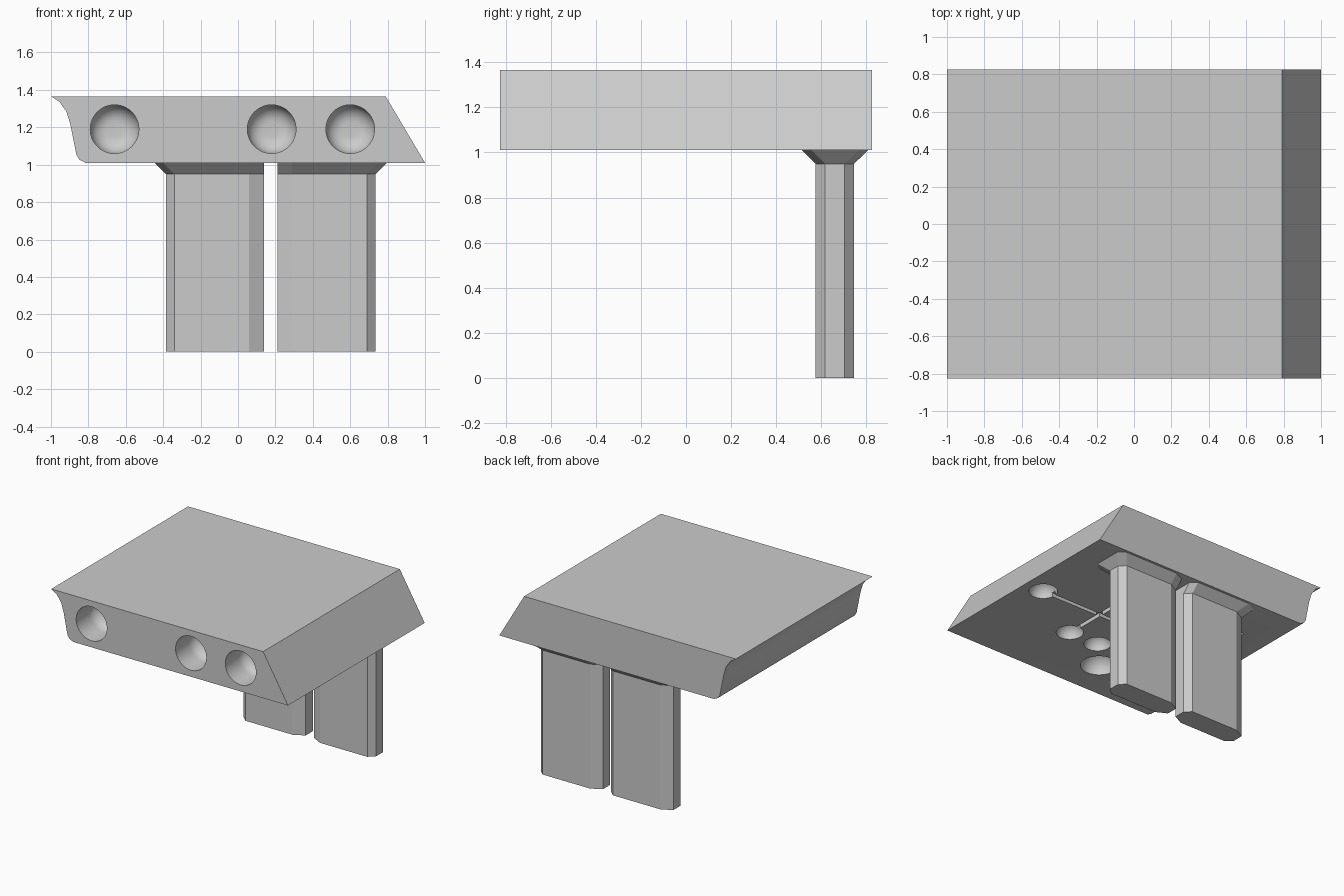
import bpy, bmesh
from mathutils import Matrix, Vector

cube = bpy.data.objects.get("Cube")
if cube:
    bpy.data.objects.remove(cube, do_unlink=True)

GREY = (0.6, 0.6, 0.6, 1)
grey = bpy.data.materials.new("plain_grey")
grey.use_nodes = True
grey.diffuse_color = GREY
grey.node_tree.nodes["Principled BSDF"].inputs["Base Color"].default_value = GREY

BASE, TOP, HALF = 1.01, 1.365, 0.825


def make(name, bm):
    bmesh.ops.recalc_face_normals(bm, faces=bm.faces)
    mesh = bpy.data.meshes.new(name)
    bm.to_mesh(mesh)
    bm.free()
    mesh.materials.append(grey)
    obj = bpy.data.objects.new(name, mesh)
    bpy.context.collection.objects.link(obj)
    return obj


def loft(name, rings):
    """Solid through rings that have equal point counts."""
    bm = bmesh.new()
    loops = [[bm.verts.new(p) for p in ring] for ring in rings]
    n = len(loops[0])
    for a, b in zip(loops, loops[1:]):
        for i in range(n):
            j = (i + 1) % n
            bm.faces.new((a[i], a[j], b[j], b[i]))
    bm.faces.new(loops[0])
    bm.faces.new(loops[-1])
    return make(name, bm)


def select_only(obj):
    bpy.ops.object.select_all(action="DESELECT")
    obj.select_set(True)
    bpy.context.view_layer.objects.active = obj


def cut(target, cutter):
    cutter.hide_render = True
    mod = target.modifiers.new("cut", "BOOLEAN")
    mod.operation, mod.solver, mod.object = "DIFFERENCE", "EXACT", cutter
    select_only(target)
    bpy.ops.object.modifier_apply(modifier=mod.name)
    bpy.data.objects.remove(cutter, do_unlink=True)


def socket_cutter(x, z, radius=0.13, depth=0.25, lip=0.05):
    """Cylinder along y with a rounded inner end."""
    bm = bmesh.new()
    bmesh.ops.create_cone(bm, cap_ends=True, segments=48, radius1=radius,
                          radius2=radius, depth=depth + lip)
    end = [e for e in bm.edges if all(v.co.z > 0 for v in e.verts)]
    bmesh.ops.bevel(bm, geom=end, offset=0.09, segments=7, profile=0.5,
                    affect="EDGES")
    bm.transform(Matrix.Translation((x, -HALF + (depth - lip) / 2, z))
                 @ Matrix.Rotation(-1.5707963, 4, "X"))
    return make("socket_cutter", bm)


def bowl_cutter(x, y, radius):
    bm = bmesh.new()
    bmesh.ops.create_uvsphere(bm, u_segments=32, v_segments=18, radius=radius)
    bm.transform(Matrix.Translation((x, y, BASE)))
    return make("bowl_cutter", bm)


def groove_cutter(a, b, width=0.03, depth=0.03):
    a, b = Vector(a), Vector(b)
    size, mid = b - a, (a + b) / 2
    bm = bmesh.new()
    bmesh.ops.create_cube(bm, size=1)
    bm.transform(Matrix.Translation((mid.x, mid.y, BASE)) @ Matrix.Diagonal(
        (abs(size.x) + width, abs(size.y) + width, depth * 2, 1)))
    return make("groove_cutter", bm)


# Slab: side profile with one slanted end and one curved end
profile = [(1, BASE), (0.79, TOP), (-1, TOP), (-0.955, 1.337), (-0.917, 1.283),
           (-0.896, 1.214), (-0.864, 1.053), (-0.848, 1.027), (-0.816, BASE)]
slab = loft("slab", [[(x, y, z) for x, z in profile] for y in (-HALF, HALF)])

# Round sockets in the front face
for x in (-0.66, 0.18, 0.6):
    cut(slab, socket_cutter(x, 1.19))

# Channels in the underside
for a, b in [((0.84, 0.02), (-0.5, 0.02)), ((0.33, -0.3), (0.33, 0.45)),
             ((0.33, 0.235), (-0.5, 0.235)), ((0.33, 0.45), (-0.59, 0.45))]:
    cut(slab, groove_cutter(a, b))

# Bowls in the underside
for x, y, r in [(0.84, 0.02, 0.1), (0.33, -0.3, 0.095), (0.08, -0.3, 0.095),
                (-0.12, -0.52, 0.13)]:
    cut(slab, bowl_cutter(x, y, r))

select_only(slab)
bpy.ops.object.shade_smooth_by_angle(angle=0.6)


def leg_ring(x0, x1, front, z, left=0, right=0, grow=0):
    """Eight-sided leg section, optionally spread outwards."""
    y0, y1 = 0.575 - grow, 0.745 + grow
    x0, x1, c = x0 - left, x1 + right, 0.042
    f0, f1 = front
    return [(x, y, z) for x, y in (
        (x0 + f0, y0), (x1 - f1, y0), (x1, y0 + c), (x1, y1 - c),
        (x1 - 0.045, y1), (x0 + 0.08, y1), (x0, y1 - c), (x0, y0 + c))]


# Legs, each flaring at the top on every side but the inner one
for name, x0, x1, front, left, right in [
        ("right_leg", -0.385, 0.14, (0.045, 0.08), 0.06, 0),
        ("left_leg", 0.21, 0.735, (0.08, 0.045), 0, 0.06)]:
    loft(name, [leg_ring(x0, x1, front, 0),
                leg_ring(x0, x1, front, 0.95),
                leg_ring(x0, x1, front, BASE, left, right, 0.062)])
